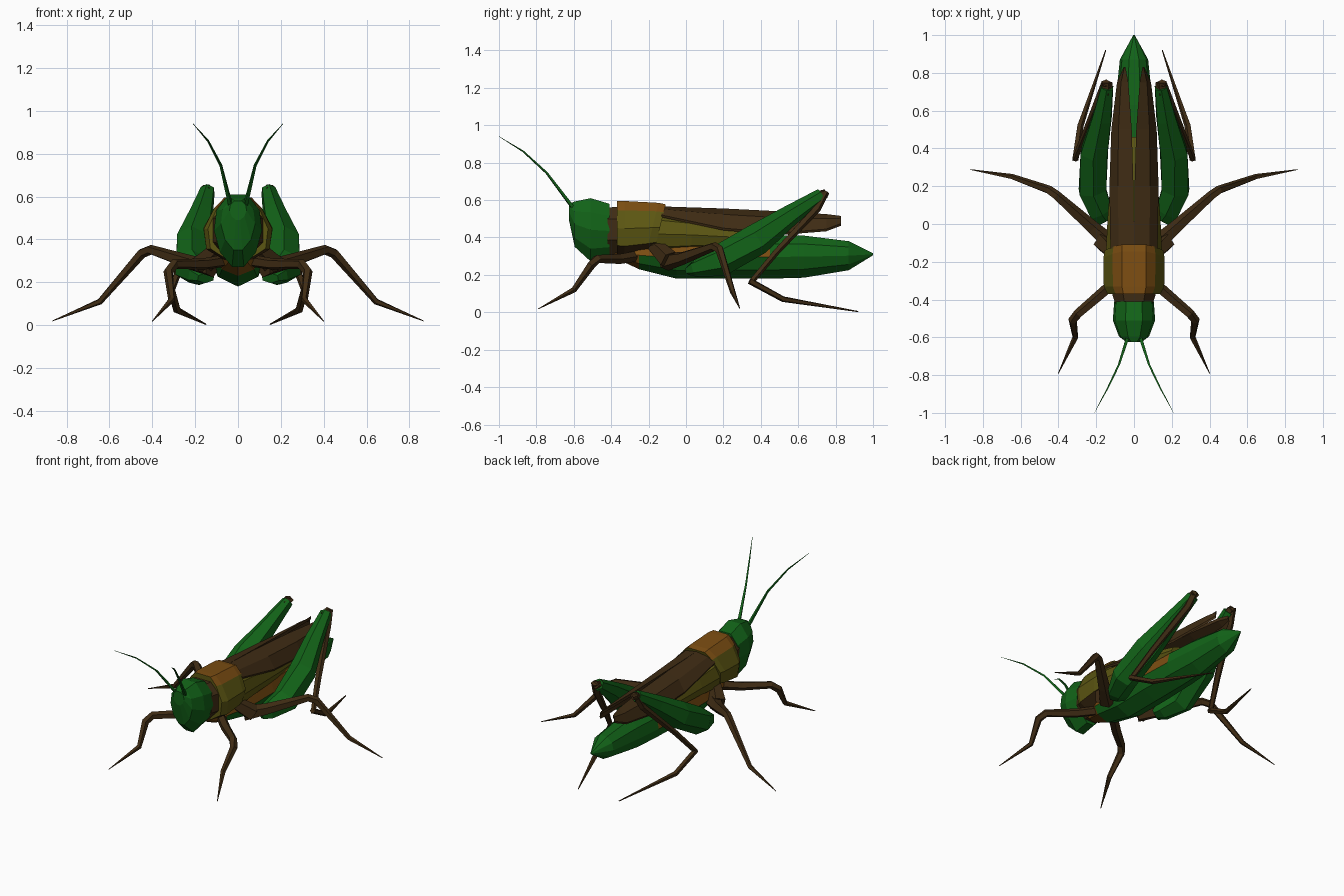
import bpy, bmesh, math
from mathutils import Vector


def colour(name, rgb):
    m = bpy.data.materials.new(name)
    m.diffuse_color = (*rgb, 1)
    return m


GREEN = colour("leaf green", (0.006, 0.125, 0.009))
BROWN = colour("dark brown", (0.050, 0.025, 0.007))
ORANGE = colour("amber", (0.20, 0.075, 0.006))
OLIVE = colour("olive", (0.105, 0.092, 0.006))


def loft(name, rings, mats, rule=None, mirror=False):
    """Skin closed rings of points; rule(centre, normal) picks the material."""
    bm = bmesh.new()
    loops = [[bm.verts.new(p) for p in ring] for ring in rings]
    n = len(loops[0])
    for a, b in zip(loops, loops[1:]):
        for i in range(n):
            j = (i + 1) % n
            bm.faces.new((a[i], a[j], b[j], b[i]))
    bm.faces.new(loops[0])
    bm.faces.new(loops[-1])
    bmesh.ops.recalc_face_normals(bm, faces=bm.faces)
    if rule:
        for f in bm.faces:
            f.material_index = rule(f.calc_center_median(), f.normal)
    me = bpy.data.meshes.new(name)
    bm.to_mesh(me)
    bm.free()
    for m in mats:
        me.materials.append(m)
    ob = bpy.data.objects.new(name, me)
    bpy.context.collection.objects.link(ob)
    if mirror:
        mod = ob.modifiers.new("mirror", 'MIRROR')
        mod.use_mirror_merge = False
    return ob


def body(name, profile, stations, mats, rule=None):
    """Half profile (x, z fractions, top to bottom) scaled at (y, half width, low, high)."""
    outline = profile + [(-x, z) for x, z in reversed(profile) if x > 0]
    rings = [[(x * w, y, lo + z * (hi - lo)) for x, z in outline]
             for y, w, lo, hi in stations]
    return loft(name, rings, mats, rule)


def limb(name, path, mat, sides=5):
    """Mirrored tapered limb along (x, y, z, radius across, radius up)."""
    pts = [Vector(p[:3]) for p in path]
    rings = []
    for i, p in enumerate(path):
        t = Vector((0, 0, 0))
        if i:
            t += (pts[i] - pts[i - 1]).normalized()
        if i < len(pts) - 1:
            t += (pts[i + 1] - pts[i]).normalized()
        t.normalize()
        side = t.cross(Vector((0, 0, 1))).normalized()
        up = side.cross(t)
        rings.append([pts[i] + side * p[3] * math.cos(a) + up * p[4] * math.sin(a)
                      for a in [2 * math.pi * (k + 0.5) / sides for k in range(sides)]])
    return loft(name, rings, [mat], mirror=True)


# Head
body("head", [(0.4, 1), (0.9, 0.78), (1, 0.5), (0.75, 0.2), (0.25, 0)],
     [(-0.625, 0.04, 0.49, 0.58), (-0.595, 0.08, 0.35, 0.592),
      (-0.51, 0.112, 0.272, 0.61), (-0.41, 0.105, 0.29, 0.58)], [GREEN])

# Neck collar
body("neck", [(0.5, 1), (1, 0.75), (1, 0.3), (0.4, 0)],
     [(-0.42, 0.10, 0.31, 0.56), (-0.34, 0.125, 0.31, 0.565)], [BROWN])

# Shield behind the head: amber top, olive sides, brown underside
shield = body("thorax_shield",
              [(0.4, 1), (0.7, 0.83), (1, 0.5), (0.92, 0.18), (0.35, 0)],
              [(-0.37, 0.14, 0.305, 0.595), (-0.33, 0.16, 0.30, 0.595),
               (-0.16, 0.162, 0.32, 0.585), (-0.12, 0.155, 0.33, 0.577)],
              [OLIVE, ORANGE, BROWN],
              lambda c, n: 1 if c.z > 0.535 else 2 if n.z < -0.5 else 0)
# Rear edge of the shield leans back towards the top
for v in shield.data.vertices:
    if v.co.y > -0.2:
        v.co.y += (v.co.z - 0.53) * 0.25

# Rear thorax flanks under the wings
body("rear_thorax", [(0.4, 1), (0.85, 0.8), (1, 0.45), (0.85, 0.12), (0.4, 0)],
     [(-0.18, 0.15, 0.32, 0.54), (0.03, 0.14, 0.335, 0.51),
      (0.28, 0.12, 0.34, 0.475), (0.46, 0.09, 0.35, 0.43)], [OLIVE])

# Abdomen with amber upper flanks ahead of the green tail
body("abdomen", [(0.35, 1), (0.85, 0.8), (1, 0.5), (0.75, 0.2), (0, 0)],
     [(-0.38, 0.05, 0.29, 0.34), (-0.25, 0.10, 0.23, 0.38),
      (-0.05, 0.12, 0.18, 0.40), (0.2, 0.125, 0.18, 0.41),
      (0.45, 0.115, 0.18, 0.412), (0.63, 0.10, 0.185, 0.41),
      (0.87, 0.075, 0.225, 0.38), (1.0, 0.004, 0.305, 0.315)],
     [GREEN, ORANGE],
     lambda c, n: 1 if c.y < 0.45 and c.z > 0.27 else 0)

# Folded wings: ridge inside, drooping outer edge
wing = []
for y, xi, zi, xo, zo in [(-0.13, 0.0, 0.566, 0.125, 0.52), (0.2, 0.003, 0.555, 0.13, 0.45),
                          (0.5, 0.012, 0.54, 0.12, 0.425), (0.75, 0.03, 0.525, 0.09, 0.445),
                          (0.83, 0.045, 0.515, 0.055, 0.475)]:
    xm, zm = xi + (xo - xi) * 0.65, zi + (zo - zi) * 0.3
    wing.append([(xi, y, zi), (xm, y, zm), (xo, y, zo),
                 (xo - 0.005, y, zo - 0.012), (xm, y, zm - 0.02), (xi, y, zi - 0.02)])
loft("wing", wing, [BROWN], mirror=True)

# Antennae
limb("antenna", [(0.035, -0.605, 0.56, 0.012, 0.012), (0.08, -0.745, 0.745, 0.007, 0.007),
                 (0.14, -0.87, 0.86, 0.005, 0.005), (0.21, -1.0, 0.94, 0.001, 0.001)],
     GREEN, 4)

# Front legs
limb("front_leg", [(0.06, -0.27, 0.30, 0.03, 0.03), (0.16, -0.36, 0.285, 0.03, 0.028),
                   (0.295, -0.475, 0.285, 0.026, 0.024), (0.325, -0.51, 0.25, 0.024, 0.024),
                   (0.31, -0.60, 0.12, 0.016, 0.016), (0.40, -0.79, 0.018, 0.002, 0.002)],
     BROWN)

# Middle legs with stout hips
limb("middle_hip", [(0.09, -0.17, 0.36, 0.04, 0.04), (0.17, -0.09, 0.28, 0.055, 0.055)],
     BROWN)
limb("middle_leg", [(0.12, -0.11, 0.27, 0.05, 0.05), (0.22, -0.02, 0.29, 0.038, 0.036),
                    (0.41, 0.15, 0.352, 0.026, 0.024), (0.45, 0.18, 0.335, 0.024, 0.024),
                    (0.645, 0.25, 0.11, 0.015, 0.015), (0.865, 0.288, 0.02, 0.002, 0.002)],
     BROWN)

# Jumping legs: thick thigh, knee, shin and long foot
limb("hind_thigh", [(0.15, 0.02, 0.22, 0.05, 0.025), (0.175, 0.06, 0.235, 0.07, 0.05),
                    (0.22, 0.18, 0.275, 0.082, 0.085), (0.21, 0.38, 0.39, 0.082, 0.085),
                    (0.17, 0.56, 0.52, 0.058, 0.056), (0.142, 0.725, 0.628, 0.036, 0.036)],
     GREEN, 6)
limb("hind_knee", [(0.145, 0.69, 0.615, 0.03, 0.03), (0.145, 0.75, 0.635, 0.03, 0.025)],
     BROWN)
limb("hind_shin", [(0.145, 0.745, 0.645, 0.028, 0.022), (0.165, 0.70, 0.555, 0.026, 0.022),
                   (0.255, 0.48, 0.32, 0.020, 0.018), (0.31, 0.35, 0.165, 0.016, 0.016)],
     BROWN)
limb("hind_foot", [(0.312, 0.34, 0.168, 0.018, 0.018), (0.285, 0.52, 0.07, 0.018, 0.016),
                   (0.15, 0.92, 0.004, 0.003, 0.003)], BROWN)
